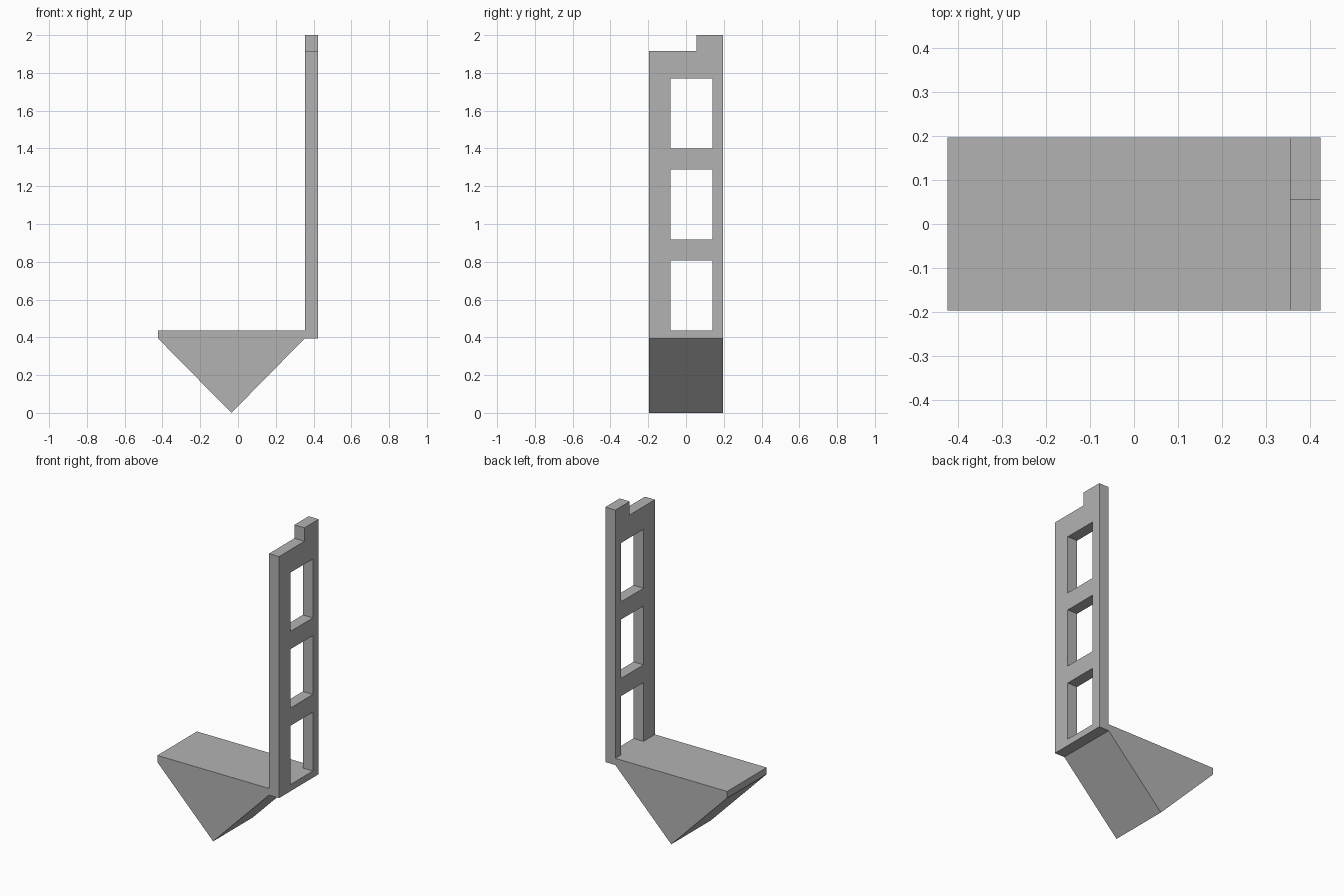
import bpy, bmesh

cube = bpy.data.objects.get("Cube")
if cube:
    bpy.data.objects.remove(cube, do_unlink=True)

HALF_X, HALF_Y = 0.424, 0.197
INNER_X = 0.354              # inner face of the upright panel
RIM, DECK, TOP = 0.395, 0.437, 2.0

grey = bpy.data.materials.new("plain grey")
grey.use_nodes = True
colour = (0.45, 0.45, 0.45, 1)
grey.diffuse_color = colour
grey.node_tree.nodes["Principled BSDF"].inputs["Base Color"].default_value = colour


def extrude_profile(name, points, y0, y1):
    """Extrude an x-z outline from y0 to y1."""
    bm = bmesh.new()
    face = bm.faces.new([bm.verts.new((x, y0, z)) for x, z in points])
    new = bmesh.ops.extrude_face_region(bm, geom=[face])["geom"]
    verts = [v for v in new if isinstance(v, bmesh.types.BMVert)]
    bmesh.ops.translate(bm, verts=verts, vec=(0, y1 - y0, 0))
    bmesh.ops.recalc_face_normals(bm, faces=bm.faces)
    mesh = bpy.data.meshes.new(name)
    bm.to_mesh(mesh)
    bm.free()
    mesh.materials.append(grey)
    obj = bpy.data.objects.new(name, mesh)
    bpy.context.collection.objects.link(obj)
    return obj


def cut(target, name, y0, y1, z0, z1):
    """Cut a rectangular opening through the panel."""
    x0, x1 = INNER_X - 0.1, HALF_X + 0.1
    cutter = extrude_profile(name, [(x0, z0), (x1, z0), (x1, z1), (x0, z1)], y0, y1)
    cutter.hide_render = True
    mod = target.modifiers.new(name, "BOOLEAN")
    mod.operation, mod.solver, mod.object = "DIFFERENCE", "EXACT", cutter
    bpy.context.view_layer.objects.active = target
    bpy.ops.object.modifier_apply(modifier=name)
    bpy.data.objects.remove(cutter, do_unlink=True)


# Wedge base and upright panel as one solid
outline = [(-HALF_X, RIM), ((INNER_X - HALF_X) / 2, 0), (INNER_X, RIM), (HALF_X, RIM),
           (HALF_X, TOP), (INNER_X, TOP), (INNER_X, DECK), (-HALF_X, DECK)]
body = extrude_profile("wedge_base_with_panel", outline, -HALF_Y, HALF_Y)

# Three windows, the lowest one flush with the deck
for i in range(3):
    sill = DECK + i * 0.482
    cut(body, f"window_{i + 1}", -0.083, 0.139, sill, sill + 0.37)

# Step in the top edge
cut(body, "top_step", -HALF_Y - 0.1, 0.055, 1.915, TOP + 0.1)
